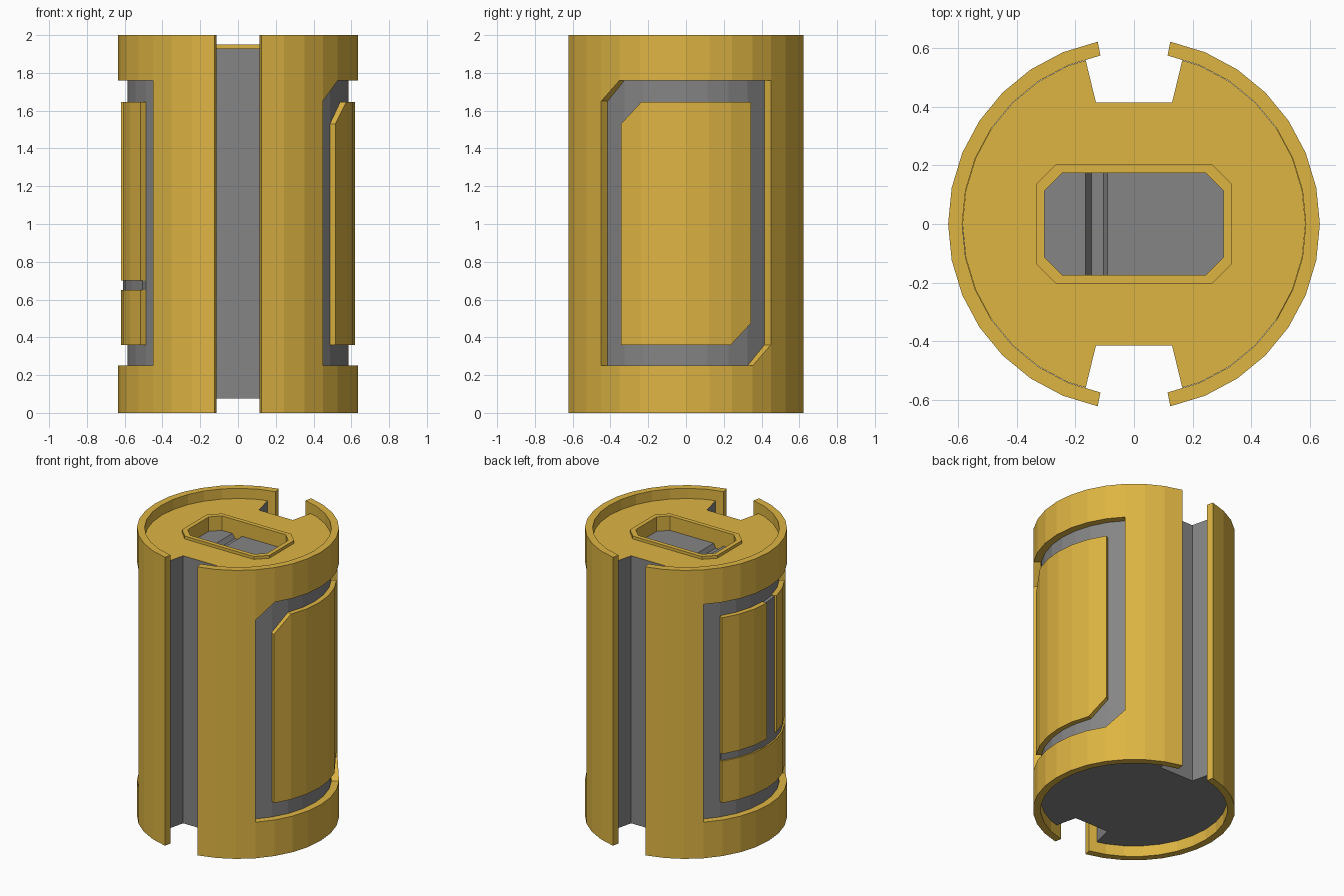
import bpy
import bmesh
from math import cos, sin, pi

if "Cube" in bpy.data.objects:
    bpy.data.objects.remove(bpy.data.objects["Cube"])

STEP = pi / 16            # 32-sided cylinder
R_OUT, R_IN = 0.635, 0.587
HEIGHT = 2.0
CORE_LOW, CORE_TOP = 0.075, 1.93


def material(name, colour):
    mat = bpy.data.materials.new(name)
    mat.use_nodes = True
    mat.diffuse_color = colour
    mat.node_tree.nodes["Principled BSDF"].inputs["Base Color"].default_value = colour
    return mat


GOLD = material("golden yellow", (0.73, 0.46, 0.055, 1))
GREY = material("mid grey", (0.235, 0.235, 0.235, 1))


def finish(name, bm, *mats):
    mesh = bpy.data.meshes.new(name)
    bm.to_mesh(mesh)
    bm.free()
    obj = bpy.data.objects.new(name, mesh)
    for mat in mats:
        mesh.materials.append(mat)
    bpy.context.collection.objects.link(obj)
    return obj


def curved_solid(name, columns, r_in, r_out, turn, mat):
    """Thick cylinder patch from (step, heights) columns; four heights leave an opening."""
    bm = bmesh.new()
    cache = {}

    def vert(k, z, r):
        if (k, z, r) not in cache:
            a = k * STEP + turn
            cache[k, z, r] = bm.verts.new((r * cos(a), r * sin(a), z))
        return cache[k, z, r]

    cells = []
    for (k0, left), (k1, right) in zip(columns, columns[1:]):
        if len(left) == len(right) == 4:
            spans = [(left[:2], right[:2]), (left[2:], right[2:])]
        else:
            spans = [(left, right)]
        for lo, hi in spans:
            cells.append([(k1, z) for z in hi] + [(k0, z) for z in reversed(lo)])
    edges = [(c[i - 1], c[i]) for c in cells for i in range(len(c))]
    for c in cells:
        bm.faces.new([vert(k, z, r_out) for k, z in c])
        bm.faces.new([vert(k, z, r_in) for k, z in reversed(c)])
    for a, b in edges:
        if (b, a) not in edges:
            bm.faces.new([vert(*b, r_out), vert(*a, r_out), vert(*a, r_in), vert(*b, r_in)])
    bmesh.ops.recalc_face_normals(bm, faces=bm.faces)
    return finish(name, bm, mat)


def shell_columns(chamfer):
    cols = []
    for k in range(-7, 8):
        if abs(k) > 4:
            cols.append((k, [0, HEIGHT]))
        else:
            low = 0.25 + (chamfer if k == 4 else 0)
            high = 1.76 - (chamfer if k == -4 else 0)
            cols.append((k, [0, low, high, HEIGHT]))
    return cols


def panel_columns(k0, k1, low, high, chamfer=0):
    return [(k, [low + (chamfer if k == k1 else 0), high - (chamfer if k == k0 else 0)])
            for k in range(k0, k1 + 1)]


# Outer shell halves with side windows
curved_solid("left_shell", shell_columns(0.11), R_IN, R_OUT, 0, GOLD)
curved_solid("right_shell", shell_columns(0), R_IN, R_OUT, pi, GOLD)

# Raised window panels
curved_solid("left_panel", panel_columns(-3, 3, 0.36, 1.645, 0.115), 0.58, 0.62, 0, GOLD)
for name, k0, k1, low, high in (("right_lower_panel", -3, 3, 0.36, 0.65),
                                ("right_wide_panel", -3, 0, 0.70, 1.645),
                                ("right_narrow_panel", 1, 3, 0.70, 1.645)):
    curved_solid(name, panel_columns(k0, k1, low, high), 0.58, 0.62, pi, GOLD)

# Grey backing seen in the seams between the right panels
backing = [(k * 0.998, z) for k, z in panel_columns(-3, 3, 0.40, 1.64)]
curved_solid("right_panel_backing", backing, 0.575, 0.609, pi, GREY)


def octagon(x, y, c):
    quarter = [(x, y - c), (x - c, y)]
    half = quarter + [(-px, py) for px, py in reversed(quarter)]
    return half + [(-px, -py) for px, py in half]


def core_outline():
    r = R_IN - 0.001
    arc = [(r * cos(k * STEP), r * sin(k * STEP)) for k in range(-6, 7)]
    half = [(0.13, -0.415), (0.165, -0.559)] + arc + [(0.165, 0.559), (0.13, 0.415)]
    return half + [(-x, -y) for x, y in half]


# Core with front and back channels, gold on top
bm = bmesh.new()
low = [bm.verts.new((x, y, CORE_LOW)) for x, y in core_outline()]
top = [bm.verts.new((x, y, CORE_TOP)) for x, y in core_outline()]
hole = [bm.verts.new((x, y, CORE_TOP)) for x, y in octagon(0.32, 0.19, 0.065)]
bm.faces.new(list(reversed(low)))
for i in range(len(low)):
    bm.faces.new([low[i - 1], low[i], top[i], top[i - 1]])
rim = [bm.edges.get((top[i - 1], top[i])) for i in range(len(top))]
rim += [bm.edges.new((hole[i - 1], hole[i])) for i in range(len(hole))]
filled = bmesh.ops.triangle_fill(bm, edges=rim, use_beauty=True)
for face in [g for g in filled["geom"] if isinstance(g, bmesh.types.BMFace)]:
    face.normal_update()
    if face.normal.z < 0:
        face.normal_flip()
    face.material_index = 1
finish("core", bm, GREY, GOLD)

# Raised collar lining the recess
bm = bmesh.new()
loops = [[bm.verts.new((x, y, z)) for x, y in octagon(*size)]
         for size, z in (((0.335, 0.205, 0.07), 1.80), ((0.335, 0.205, 0.07), 1.95),
                         ((0.305, 0.175, 0.06), 1.95), ((0.305, 0.175, 0.06), 1.80))]
for j in range(4):
    a, b = loops[j - 1], loops[j]
    for i in range(8):
        bm.faces.new([a[i - 1], a[i], b[i], b[i - 1]])
bmesh.ops.recalc_face_normals(bm, faces=bm.faces)
finish("recess_collar", bm, GOLD)

# Recess floor with a sloped groove
profile = [(-0.32, 1.85), (-0.165, 1.85), (-0.145, 1.82), (-0.105, 1.82),
           (-0.09, 1.85), (0.32, 1.85), (0.32, 1.78), (-0.32, 1.78)]
bm = bmesh.new()
face = bm.faces.new([bm.verts.new((x, -0.19, z)) for x, z in profile])
ext = bmesh.ops.extrude_face_region(bm, geom=[face])
bmesh.ops.translate(bm, vec=(0, 0.38, 0),
                    verts=[v for v in ext["geom"] if isinstance(v, bmesh.types.BMVert)])
bmesh.ops.recalc_face_normals(bm, faces=bm.faces)
finish("recess_floor", bm, GREY)
